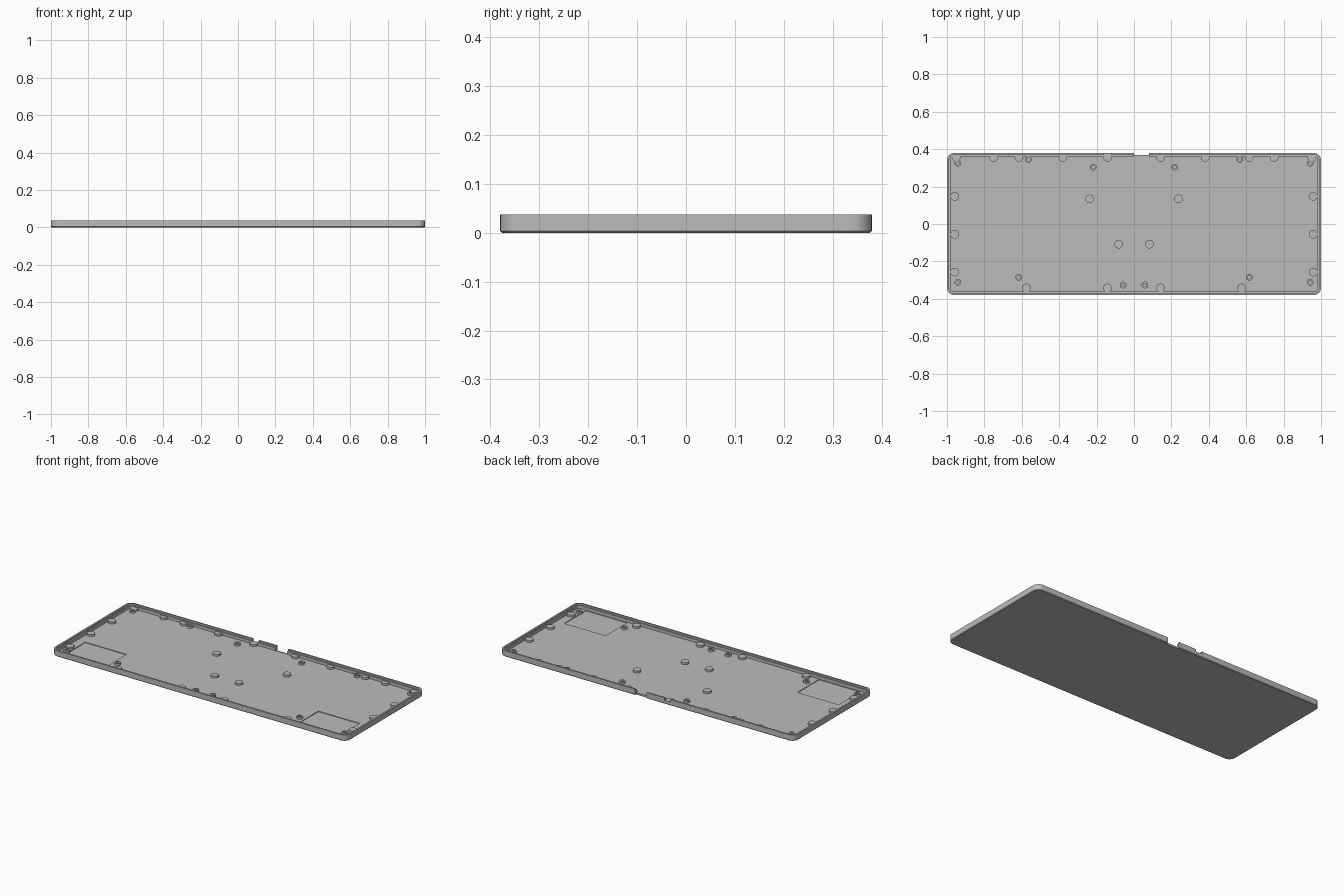
import bpy, bmesh, math
from mathutils import Matrix

cube = bpy.data.objects.get("Cube")
if cube:
    bpy.data.objects.remove(cube, do_unlink=True)

HALF_X, HALF_Y, TOP, FLOOR = 1.0, 0.38, 0.037, 0.010

grey = bpy.data.materials.new("case_grey")
grey.use_nodes = True
colour = (0.5, 0.5, 0.5, 1)
grey.diffuse_color = colour
grey.node_tree.nodes["Principled BSDF"].inputs["Base Color"].default_value = colour


def finish(name, bm):
    bmesh.ops.recalc_face_normals(bm, faces=bm.faces)
    mesh = bpy.data.meshes.new(name)
    bm.to_mesh(mesh)
    bm.free()
    mesh.materials.append(grey)
    obj = bpy.data.objects.new(name, mesh)
    bpy.context.collection.objects.link(obj)
    return obj


def smooth(obj):
    bpy.ops.object.select_all(action="DESELECT")
    obj.select_set(True)
    bpy.context.view_layer.objects.active = obj
    bpy.ops.object.shade_smooth_by_angle(angle=math.radians(30))


def rounded_ring(bm, inset, z, radius=0.04, steps=10):
    """Closed rounded rectangle, inset from the outer outline."""
    r = radius - inset
    cx, cy = HALF_X - radius, HALF_Y - radius
    ring = []
    for q, (sx, sy) in enumerate([(1, 1), (-1, 1), (-1, -1), (1, -1)]):
        for i in range(steps + 1):
            a = (q + i / steps) * math.pi / 2
            ring.append(bm.verts.new((sx * cx + r * math.cos(a),
                                      sy * cy + r * math.sin(a), z)))
    return ring


def cut(target, name, x0, x1, y0, y1, z0, z1):
    """Subtract a box from the target."""
    bm = bmesh.new()
    bmesh.ops.create_cube(bm, size=1)
    bmesh.ops.scale(bm, vec=(x1 - x0, y1 - y0, z1 - z0), verts=bm.verts)
    bmesh.ops.translate(bm, vec=((x0 + x1) / 2, (y0 + y1) / 2, (z0 + z1) / 2),
                        verts=bm.verts)
    box = finish(name, bm)
    box.hide_render = True
    box.hide_set(True)
    mod = target.modifiers.new(name, "BOOLEAN")
    mod.object, mod.operation, mod.solver = box, "DIFFERENCE", "EXACT"
    bpy.context.view_layer.objects.active = target
    bpy.ops.object.modifier_apply(modifier=mod.name)
    bpy.data.objects.remove(box, do_unlink=True)


# Tray: chamfered foot, outer wall, lip, ledge and floor
bm = bmesh.new()
profile = [(0.004, 0), (0, 0.004), (0, TOP), (0.010, TOP),
           (0.010, 0.028), (0.018, 0.028), (0.018, FLOOR)]
rings = [rounded_ring(bm, inset, z) for inset, z in profile]
for a, b in zip(rings, rings[1:]):
    for i in range(len(a)):
        j = (i + 1) % len(a)
        bm.faces.new((a[i], a[j], b[j], b[i]))
bm.faces.new(rings[0])
bm.faces.new(rings[-1])
tray = finish("tray", bm)

# Rear cable opening, side notch and shallow floor pockets
cut(tray, "opening_cutter", 0, 0.08, 0.369, 0.42, -0.02, 0.06)
cut(tray, "opening_ledge_cutter", 0, 0.08, 0.35, 0.42, FLOOR + 0.001, 0.06)
cut(tray, "notch_cutter", -0.16, -0.12, 0.35, 0.42, 0.022, 0.06)
for side in (-1, 1):
    x0, x1 = sorted((side * 0.65, side * 0.93))
    cut(tray, "pocket_cutter", x0, x1, -0.36, -0.15, 0.006, 0.05)
smooth(tray)


def support_pad(name, x, y, radius=0.023, top=0.022):
    bm = bmesh.new()
    base = FLOOR - 0.005
    bmesh.ops.create_cone(bm, cap_ends=True, segments=32, radius1=radius,
                          radius2=radius, depth=top - base,
                          matrix=Matrix.Translation((x, y, (top + base) / 2)))
    smooth(finish(name, bm))


def screw_post(name, x, y, radius=0.018, hole=0.009, top=0.022):
    """Post with a blind screw hole."""
    bm = bmesh.new()
    n = 28
    rows = [[bm.verts.new((x + r * math.cos(math.tau * i / n),
                           y + r * math.sin(math.tau * i / n), z))
             for i in range(n)]
            for r, z in [(radius, FLOOR - 0.005), (radius, top),
                         (hole, top), (hole, FLOOR)]]
    for a, b in zip(rows, rows[1:]):
        for i in range(n):
            j = (i + 1) % n
            bm.faces.new((a[i], a[j], b[j], b[i]))
    bm.faces.new(rows[0])
    bm.faces.new(rows[-1])
    smooth(finish(name, bm))


# Mirrored support pads and screw posts
pads = [(0.95, 0.356), (0.75, 0.356), (0.615, 0.356), (0.38, 0.356), (0.142, 0.356),
        (0.958, 0.148), (0.958, -0.055), (0.958, -0.257), (0.575, -0.342),
        (0.142, -0.342), (0.238, 0.134), (0.082, -0.108)]
posts = [(0.942, 0.325), (0.565, 0.345), (0.218, 0.304), (0.942, -0.312),
         (0.617, -0.285), (0.058, -0.326)]
for side, label in ((1, "left"), (-1, "right")):
    for i, (x, y) in enumerate(pads):
        support_pad(f"support_pad_{label}_{i + 1}", side * x, y)
    for i, (x, y) in enumerate(posts):
        screw_post(f"screw_post_{label}_{i + 1}", side * x, y)
